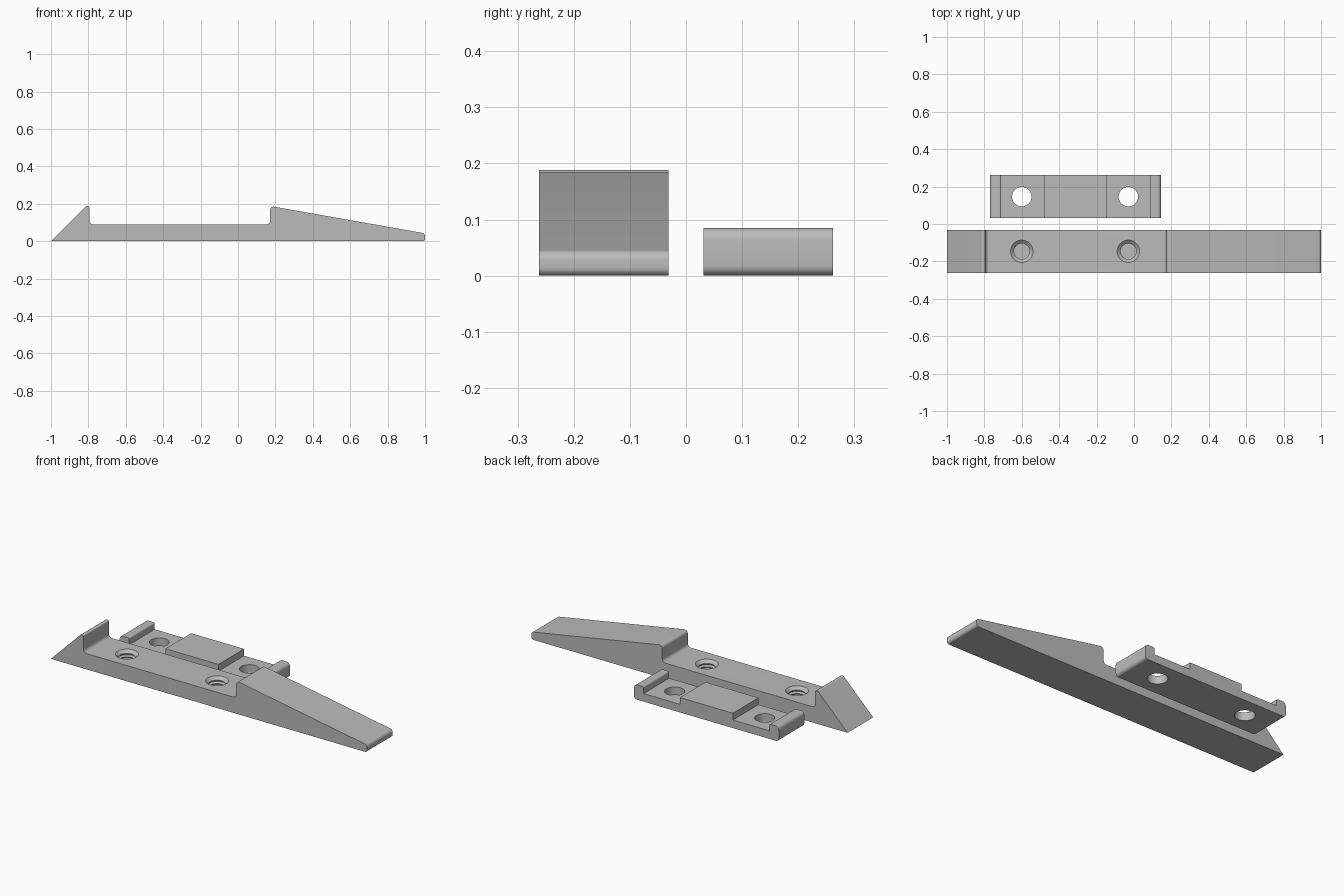
import bpy, bmesh, math
from mathutils import Vector

cube = bpy.data.objects.get("Cube")
if cube:
    bpy.data.objects.remove(cube, do_unlink=True)

grey = bpy.data.materials.new("plain grey")
grey.use_nodes = True
COLOUR = (0.5, 0.5, 0.5, 1)
grey.diffuse_color = COLOUR
grey.node_tree.nodes["Principled BSDF"].inputs["Base Color"].default_value = COLOUR


def rounded(corners, steps=8):
    """Turn (x, z, radius) corners into an outline with filleted corners."""
    points = []
    for i, (x, z, r) in enumerate(corners):
        p = Vector((x, z))
        if r == 0:
            points.append(p)
            continue
        a = (Vector(corners[i - 1][:2]) - p).normalized()
        b = (Vector(corners[(i + 1) % len(corners)][:2]) - p).normalized()
        half = a.angle(b) / 2
        centre = p + (a + b).normalized() * (r / math.sin(half))
        start = p + a * (r / math.tan(half)) - centre
        end = p + b * (r / math.tan(half)) - centre
        sweep = start.angle(end)
        for k in range(steps + 1):
            t = k / steps
            points.append(centre + (start * math.sin((1 - t) * sweep)
                                    + end * math.sin(t * sweep)) / math.sin(sweep))
    return points


def finish(name, bm):
    bmesh.ops.recalc_face_normals(bm, faces=bm.faces)
    mesh = bpy.data.meshes.new(name)
    bm.to_mesh(mesh)
    bm.free()
    mesh.materials.append(grey)
    obj = bpy.data.objects.new(name, mesh)
    bpy.context.collection.objects.link(obj)
    return obj


def extrude_profile(name, corners, y0, y1):
    bm = bmesh.new()
    face = bm.faces.new([bm.verts.new((p.x, y0, p.y)) for p in rounded(corners)])
    new = bmesh.ops.extrude_face_region(bm, geom=[face])["geom"]
    verts = [v for v in new if isinstance(v, bmesh.types.BMVert)]
    bmesh.ops.translate(bm, verts=verts, vec=(0, y1 - y0, 0))
    return finish(name, bm)


def lathe(name, profile, x, y, sides=40):
    """Closed solid of revolution from (radius, z) pairs."""
    bm = bmesh.new()
    rings = []
    for r, z in profile:
        angles = [2 * math.pi * k / sides for k in range(sides)]
        rings.append([bm.verts.new((x + r * math.cos(a), y + r * math.sin(a), z))
                      for a in angles])
    for low, high in zip(rings, rings[1:]):
        for k in range(sides):
            n = (k + 1) % sides
            bm.faces.new((low[k], low[n], high[n], high[k]))
    bm.faces.new(rings[0])
    bm.faces.new(rings[-1])
    return finish(name, bm)


def cut(obj, cutter):
    mod = obj.modifiers.new(cutter.name, "BOOLEAN")
    mod.operation = "DIFFERENCE"
    mod.solver = "EXACT"
    mod.object = cutter
    bpy.context.view_layer.objects.active = obj
    bpy.ops.object.modifier_apply(modifier=mod.name)
    bpy.data.objects.remove(cutter, do_unlink=True)


# Long wedge-ended base bar
base_bar = extrude_profile("base_bar", [
    (-1, 0, 0), (-0.81, 0.19, 0.014), (-0.795, 0.185, 0.006), (-0.795, 0.09, 0.02),
    (0.172, 0.09, 0.02), (0.172, 0.188, 0.018), (1, 0.042, 0.018), (1, 0, 0.014),
], -0.262, -0.031)

# Clamp plate with a raised centre pad and a lip at each end
TOP, FLOOR = 0.085, 0.046
clamp_plate = extrude_profile("clamp_plate", [
    (-0.77, 0, 0.018), (-0.77, TOP, 0.022), (-0.71, TOP, 0.008), (-0.71, FLOOR, 0),
    (-0.48, FLOOR, 0), (-0.48, TOP, 0), (-0.145, TOP, 0), (-0.145, FLOOR, 0),
    (0.085, FLOOR, 0), (0.085, TOP, 0.008), (0.145, TOP, 0.022), (0.145, 0, 0.018),
], 0.031, 0.262)

# Thread outline: blind hole, repeated grooves, chamfered mouth
thread = [(0.042, 0.012)]
PITCH = 0.018
for i in range(3):
    z = 0.018 + i * PITCH
    thread += [(0.042, z), (0.053, z + 0.007), (0.053, z + 0.009), (0.042, z + 0.016)]
thread += [(0.042, 0.074), (0.06, 0.09), (0.06, 0.12)]

# Matching screw holes in both parts
for x in (-0.6, -0.03):
    cut(base_bar, lathe("threaded_hole", thread, x, -0.146))
    cut(clamp_plate, lathe("clear_hole", [(0.052, -0.05), (0.052, 0.15)], x, 0.146))

# Smooth rounded edges, keep the hard ones sharp
for obj in (base_bar, clamp_plate):
    bpy.ops.object.select_all(action="DESELECT")
    obj.select_set(True)
    bpy.context.view_layer.objects.active = obj
    bpy.ops.object.shade_smooth_by_angle(angle=math.radians(30))
